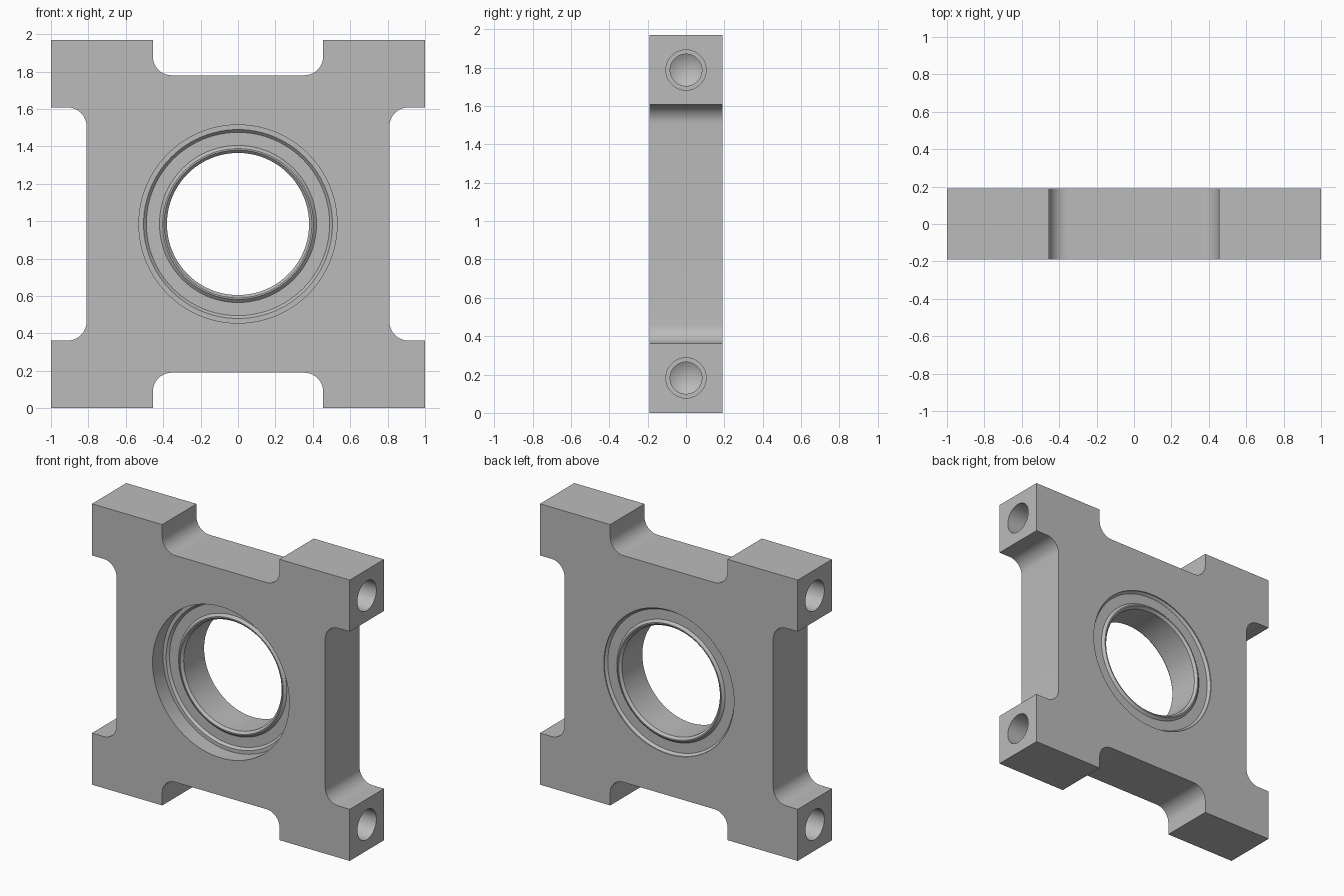
import bpy
import bmesh
from math import pi, sin, cos, radians
from mathutils import Matrix, Vector

default = bpy.data.objects.get("Cube")
if default:
    bpy.data.objects.remove(default, do_unlink=True)

WIDTH, HEIGHT, HALF_DEPTH = 1.0, 1.97, 0.19
MID = HEIGHT / 2
FILLET = 0.1

metal = bpy.data.materials.new("light grey metal")
metal.use_nodes = True
colour = (0.5, 0.5, 0.5, 1)
metal.diffuse_color = colour
metal.node_tree.nodes["Principled BSDF"].inputs["Base Color"].default_value = colour


def make_object(name, bm):
    bmesh.ops.recalc_face_normals(bm, faces=bm.faces)
    mesh = bpy.data.meshes.new(name)
    bm.to_mesh(mesh)
    bm.free()
    mesh.materials.append(metal)
    obj = bpy.data.objects.new(name, mesh)
    bpy.context.collection.objects.link(obj)
    return obj


def lathe(name, profile, axis, centre, closed=False, steps=96):
    """Spin (radius, distance) points round an axis through centre."""
    bm = bmesh.new()
    turn = Vector((0, 0, 1)).rotation_difference(Vector(axis)).to_matrix().to_4x4()
    place = Matrix.Translation(centre) @ turn
    verts = [bm.verts.new(place @ Vector((r, 0, d))) for r, d in profile]
    edges = [bm.edges.new(pair) for pair in zip(verts, verts[1:])]
    if closed:
        edges.append(bm.edges.new((verts[-1], verts[0])))
    bmesh.ops.spin(bm, geom=verts + edges, cent=centre, axis=axis,
                   angle=2 * pi, steps=steps)
    bmesh.ops.remove_doubles(bm, verts=bm.verts, dist=0.0001)
    return make_object(name, bm)


def activate(obj):
    bpy.ops.object.select_all(action="DESELECT")
    obj.select_set(True)
    bpy.context.view_layer.objects.active = obj


def cut(target, cutter):
    mod = target.modifiers.new("cut", "BOOLEAN")
    mod.operation = "DIFFERENCE"
    mod.solver = "EXACT"
    mod.object = cutter
    activate(target)
    bpy.ops.object.modifier_apply(modifier=mod.name)
    bpy.data.objects.remove(cutter, do_unlink=True)


# Quarter outline about the plate centre, from side notch to top notch
def fillet(cx, cz, start, end):
    angles = [start + (end - start) * i / 10 for i in range(11)]
    return [(cx + FILLET * cos(radians(a)), cz + FILLET * sin(radians(a)))
            for a in angles]


side_x, side_z = 0.81, 0.623
top_x, top_z = 0.455, 0.795
quarter = fillet(side_x + FILLET, side_z - FILLET, 180, 90)
quarter += [(WIDTH, side_z), (WIDTH, MID), (top_x, MID)]
quarter += fillet(top_x - FILLET, top_z + FILLET, 0, -90)

# Mirror the quarter into the whole outline
half = quarter + [(-x, z) for x, z in reversed(quarter)]
outline = half + [(-x, -z) for x, z in half]

# Plate with four lugs
bm = bmesh.new()
face = bm.faces.new([bm.verts.new((x, -HALF_DEPTH, z + MID)) for x, z in outline])
moved = bmesh.ops.extrude_face_region(bm, geom=[face])["geom"]
bmesh.ops.translate(bm, vec=(0, 2 * HALF_DEPTH, 0),
                    verts=[v for v in moved if isinstance(v, bmesh.types.BMVert)])
plate = make_object("housing_plate", bm)

# Bearing seat with a thin lip at the back
CENTRE = Vector((0, 0, MID))
cut(plate, lathe("seat_cutter",
                 [(0, -0.3), (0.53, -0.3), (0.53, 0.183), (0.505, 0.183),
                  (0.505, 0.3), (0, 0.3)], (0, 1, 0), CENTRE))

# Stepped blind holes with conical ends in the lug sides
hole = [(0, -0.1), (0.105, -0.1), (0.105, 0.3), (0.083, 0.3), (0.083, 0.38), (0, 0.43)]
for side in (-1, 1):
    for z in (0.182, HEIGHT - 0.182):
        cut(plate, lathe("hole_cutter", hole, (-side, 0, 0),
                         Vector((side * WIDTH, 0, z)), steps=48))

# Bearing: chamfered rims either side of a sunken shield
rim = [(0.53, 0), (0.505, 0), (0.49, 0.016), (0.42, 0.016),
       (0.403, 0), (0.395, 0), (0.38, 0.016)]
front = [(r, -0.075 + d) for r, d in rim]
back = [(r, 0.183 - d) for r, d in reversed(rim)]
bearing = lathe("bearing", front + back, (0, 1, 0), CENTRE, closed=True)

for obj in (plate, bearing):
    activate(obj)
    bpy.ops.object.shade_smooth_by_angle(angle=radians(30))
